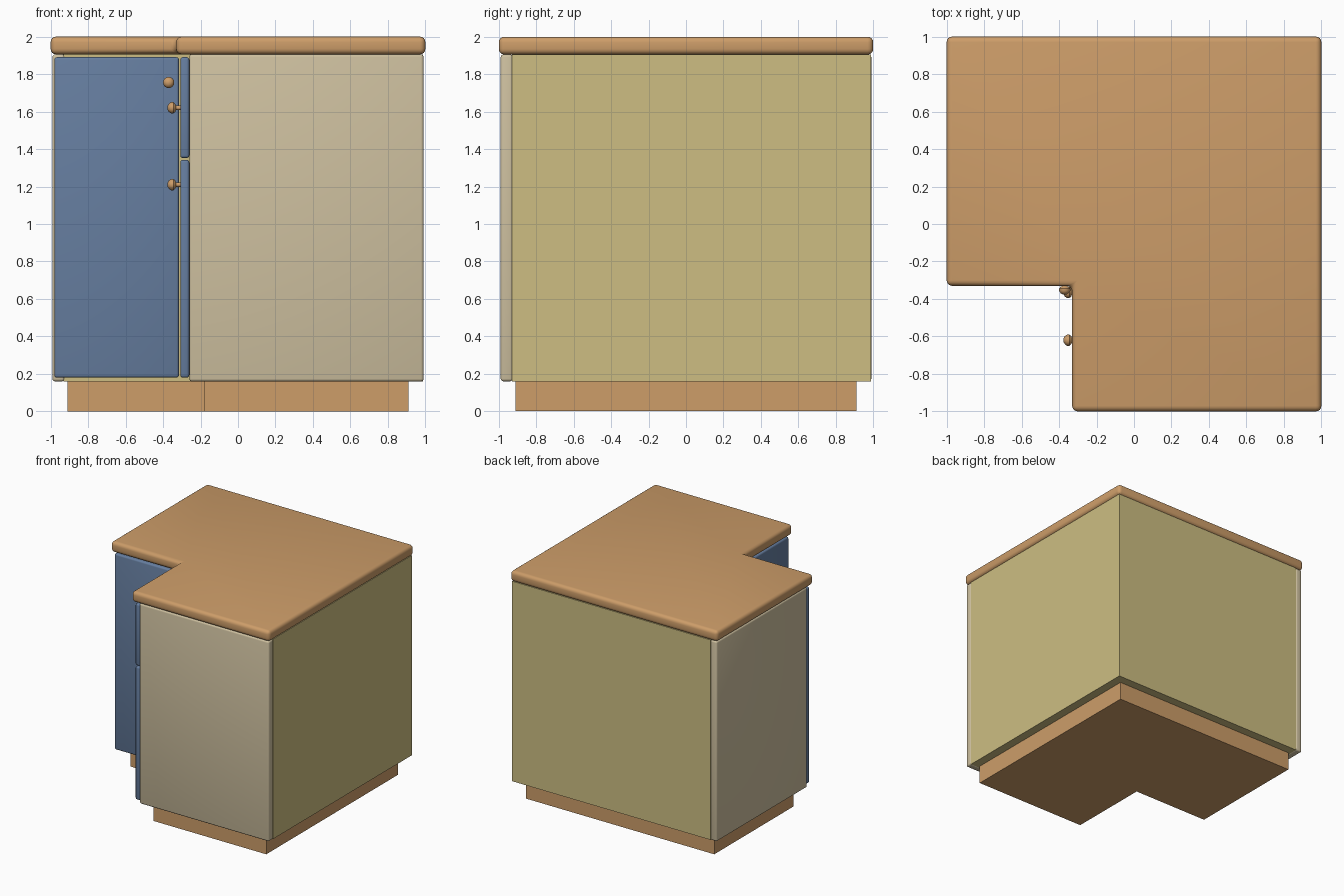
import bpy, bmesh, math
from mathutils import Matrix

if "Cube" in bpy.data.objects:
    bpy.data.objects.remove(bpy.data.objects["Cube"])


def material(name, rgb):
    m = bpy.data.materials.new(name)
    m.diffuse_color = (*rgb, 1)
    m.use_nodes = True
    m.node_tree.nodes["Principled BSDF"].inputs["Base Color"].default_value = m.diffuse_color
    return m


WOOD = material("warm_wood", (0.61, 0.337, 0.141))
CREAM = material("cream_paint", (0.62, 0.53, 0.35))
BOARD = material("yellow_board", (0.61, 0.515, 0.223))
BLUE = material("blue_paint", (0.133, 0.209, 0.352))


def finish(bm, name, mat, bevel=0.0, segments=3):
    bmesh.ops.recalc_face_normals(bm, faces=bm.faces)
    me = bpy.data.meshes.new(name)
    bm.to_mesh(me)
    bm.free()
    me.materials.append(mat)
    ob = bpy.data.objects.new(name, me)
    bpy.context.collection.objects.link(ob)
    bpy.ops.object.select_all(action='DESELECT')
    bpy.context.view_layer.objects.active = ob
    ob.select_set(True)
    if bevel:
        mod = ob.modifiers.new("rounded_edges", 'BEVEL')
        mod.width = bevel
        mod.segments = segments
        mod.limit_method = 'ANGLE'
        bpy.ops.object.modifier_apply(modifier=mod.name)
    bpy.ops.object.shade_smooth_by_angle(angle=math.radians(35))
    return ob


def prism(name, outline, z0, z1, mat, bevel=0.0, segments=3):
    bm = bmesh.new()
    face = bm.faces.new([bm.verts.new((x, y, z0)) for x, y in outline])
    top = bmesh.ops.extrude_face_region(bm, geom=[face])["geom"]
    verts = [v for v in top if isinstance(v, bmesh.types.BMVert)]
    bmesh.ops.translate(bm, verts=verts, vec=(0, 0, z1 - z0))
    # keep the underside closed
    if not face.is_valid:
        bm.faces.new([v for v in bm.verts if abs(v.co.z - z0) < 1e-6])
    return finish(bm, name, mat, bevel, segments)


def box(name, x0, x1, y0, y1, z0, z1, mat, bevel=0.0):
    return prism(name, [(x0, y0), (x1, y0), (x1, y1), (x0, y1)], z0, z1, mat, bevel)


def corner_outline(low, high, notch):
    """L shape with its front left quarter removed."""
    return [(low, notch), (notch, notch), (notch, low),
            (high, low), (high, high), (low, high)]


def knob(name, face_point, direction):
    """Turned knob: short stem with a rounded head, revolved round its axis."""
    profile = [(0.0, -0.01), (0.012, -0.01), (0.012, 0.026), (0.022, 0.03), (0.03, 0.04),
               (0.03, 0.052), (0.022, 0.064), (0.011, 0.07), (0.0, 0.071)]
    bm = bmesh.new()
    verts = [bm.verts.new((r, 0, h)) for r, h in profile]
    edges = [bm.edges.new(p) for p in zip(verts, verts[1:])]
    bmesh.ops.spin(bm, geom=verts + edges, cent=(0, 0, 0), axis=(0, 0, 1),
                   angle=math.tau, steps=16)
    bmesh.ops.remove_doubles(bm, verts=bm.verts, dist=1e-4)
    turn = (Matrix.Rotation(math.pi / 2, 4, 'X') if direction == 'front'
            else Matrix.Rotation(-math.pi / 2, 4, 'Y'))
    bmesh.ops.transform(bm, matrix=Matrix.Translation(face_point) @ turn, verts=bm.verts)
    return finish(bm, name, WOOD)


# Worktop, carcass and recessed plinth
prism("worktop", corner_outline(-1.0, 1.0, -0.33), 1.905, 2.0, WOOD, 0.03, 4)
prism("carcass", corner_outline(-0.93, 0.987, -0.255), 0.16, 1.905, BOARD)
prism("plinth", corner_outline(-0.91, 0.91, -0.18), 0.0, 0.165, WOOD)

# Painted end panels
box("front_end_panel", -0.26, 0.99, -0.99, -0.925, 0.16, 1.905, CREAM, 0.014)
box("left_end_panel", -0.99, -0.925, -0.26, 0.99, 0.16, 1.905, CREAM, 0.014)

# Doors and drawer inside the corner
box("tall_door", -0.98, -0.315, -0.308, -0.26, 0.18, 1.89, BLUE, 0.014)
box("lower_door", -0.308, -0.26, -0.98, -0.315, 0.18, 1.342, BLUE, 0.014)
box("drawer_front", -0.308, -0.26, -0.98, -0.315, 1.352, 1.89, BLUE, 0.014)

# Knobs
knob("tall_door_knob", (-0.37, -0.305, 1.755), 'front')
knob("lower_door_knob", (-0.305, -0.365, 1.21), 'left')
knob("drawer_knob", (-0.305, -0.62, 1.62), 'left')
